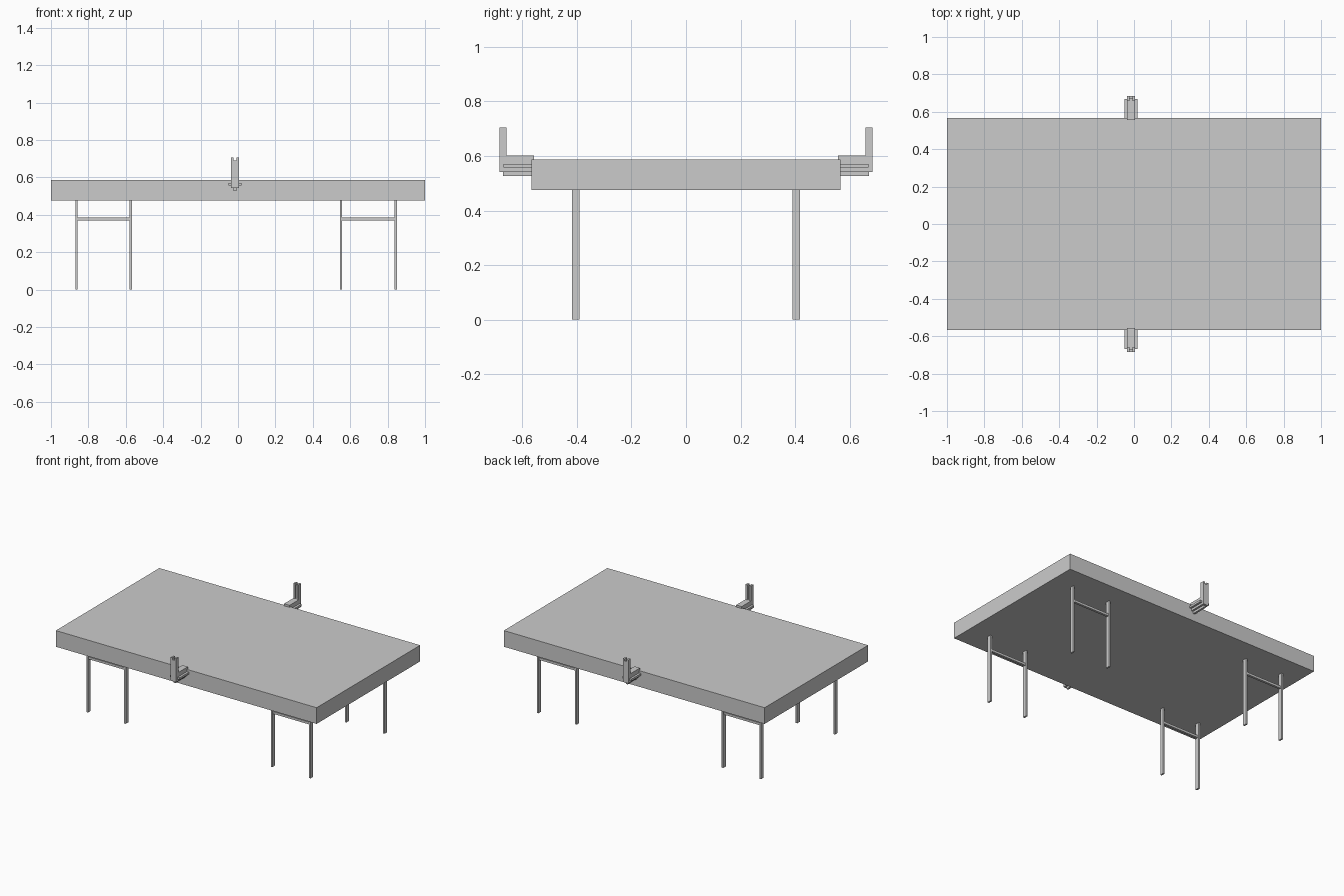
import bpy

if "Cube" in bpy.data.objects:
    bpy.data.objects.remove(bpy.data.objects["Cube"])


def box(name, x, y, z):
    """Box from (min, max) ranges on each axis."""
    bpy.ops.mesh.primitive_cube_add(
        size=1, location=[(r[0] + r[1]) / 2 for r in (x, y, z)])
    ob = bpy.context.object
    ob.name = name
    ob.scale = [abs(r[1] - r[0]) for r in (x, y, z)]
    bpy.ops.object.transform_apply(location=True, rotation=False, scale=True)
    return ob


def mirrored_box(name, x, y, z):
    """Box given on the back side, mirrored to the front."""
    ob = box(name, x, y, z)
    ob.modifiers.new("mirror_y", 'MIRROR').use_axis = (False, True, False)
    # box is placed by its object origin, so mirror about the world origin
    loc = ob.location.copy()
    if loc.length > 0:
        ob.data.transform(ob.matrix_world)
        ob.matrix_world.identity()
    return ob


# table top
box("table_top", (-1, 1), (-0.567, 0.567), (0.475, 0.587))

# legs in pairs, each pair joined by a cross bar
for side, xa, xb in (("left", -0.863, -0.573), ("right", 0.551, 0.844)):
    for tag, x in (("outer", xa), ("inner", xb)):
        mirrored_box(f"{side}_{tag}_leg", (x - 0.006, x + 0.006),
                     (0.391, 0.419), (0, 0.476))
    mirrored_box(f"{side}_cross_bar", (xa, xb), (0.397, 0.413), (0.368, 0.384))

# net clamps: body, side ribs and bottom rib
c = -0.016
mirrored_box("clamp_body", (c - 0.021, c + 0.021), (0.557, 0.684), (0.542, 0.601))
mirrored_box("clamp_side_rib", (c - 0.036, c + 0.036), (0.557, 0.669), (0.557, 0.571))
mirrored_box("clamp_bottom_rib", (c - 0.007, c + 0.007), (0.56, 0.671), (0.527, 0.545))

# net posts: two prongs with a lower, recessed web between
for tag, s in (("left", -1), ("right", 1)):
    mirrored_box(f"post_{tag}_prong", (c + s * 0.007, c + s * 0.021),
                 (0.658, 0.684), (0.6, 0.705))
mirrored_box("post_web", (c - 0.007, c + 0.007), (0.669, 0.684), (0.6, 0.69))
